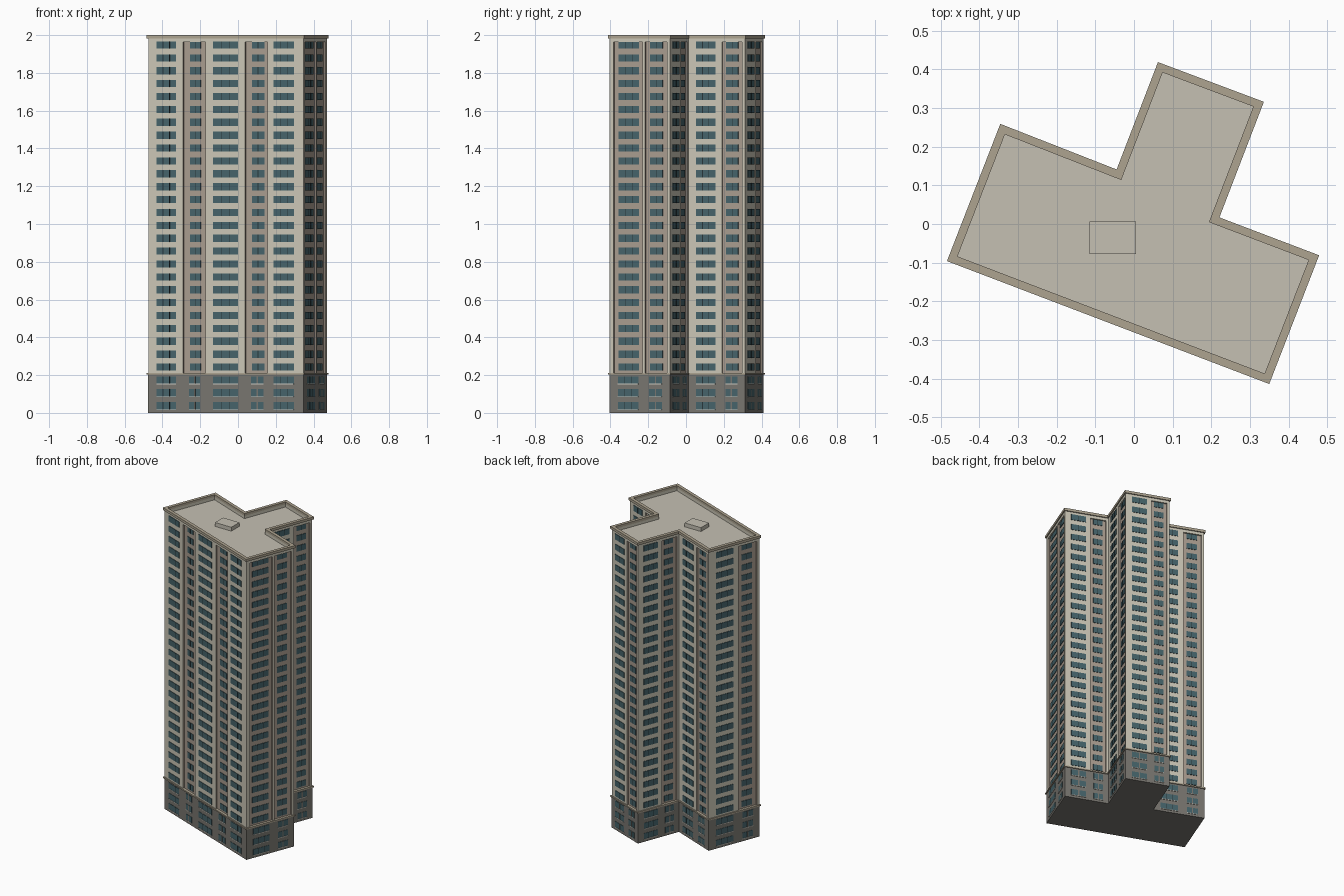
import bpy, bmesh
from mathutils import Vector

if "Cube" in bpy.data.objects:
    bpy.data.objects.remove(bpy.data.objects["Cube"])


def material(name, rgb):
    m = bpy.data.materials.new(name)
    m.diffuse_color = (*rgb, 1)
    m.use_nodes = True
    m.node_tree.nodes["Principled BSDF"].inputs["Base Color"].default_value = m.diffuse_color
    return m


CREAM = material("cream wall", (0.60, 0.57, 0.47))
TAN = material("tan bay", (0.40, 0.335, 0.275))
GREY = material("grey base", (0.19, 0.18, 0.16))
GLASS = material("teal glass", (0.06, 0.125, 0.145))
DARK = material("dark mullion", (0.02, 0.035, 0.04))
ROOF = material("roof", (0.56, 0.53, 0.45))
TRIM = material("cornice trim", (0.42, 0.37, 0.28))
SILL = material("pale sill", (0.62, 0.60, 0.54))

# T-shaped plan, counter-clockwise from the front left corner
PLAN = [Vector(p) for p in ((-0.475, -0.092), (0.346, -0.405), (0.47, -0.085), (0.212, 0.013),
                            (0.327, 0.312), (0.066, 0.41), (-0.041, 0.132), (-0.342, 0.25))]
RECESS = 0.01
FLOOR = 0.0682
BASE_TOP = 0.203


def sides():
    """Start point, direction, length and outward normal of every facade."""
    for i, a in enumerate(PLAN):
        e = PLAN[(i + 1) % len(PLAN)] - a
        t = e.normalized()
        yield i, a, t, e.length, Vector((t.y, -t.x))


def bays(i):
    """(window start, window end, strip start, strip end or None) along a facade."""
    if i == 0:
        return [(0.055, 0.18, None, None), (0.265, 0.335, 0.225, 0.37), (0.42, 0.58, None, None),
                (0.665, 0.745, 0.625, 0.77), (0.81, 0.94, None, None)]
    wide = (0.14, 0.48, 0.07, 0.55) if i == 1 else (0.14, 0.48, None, None)
    return [wide, (0.66, 0.87, 0.59, 0.95)]


def offset(d):
    """Plan outline moved outward by d with mitred corners."""
    out, n = [], len(PLAN)
    for i, p in enumerate(PLAN):
        t0 = (p - PLAN[i - 1]).normalized()
        t1 = (PLAN[(i + 1) % n] - p).normalized()
        n0, n1 = Vector((t0.y, -t0.x)), Vector((t1.y, -t1.x))
        out.append(p + (n0 + n1) * (d / (1 + n0.dot(n1))))
    return out


def finish(bm, name, mats):
    me = bpy.data.meshes.new(name)
    bm.to_mesh(me)
    bm.free()
    for m in mats:
        me.materials.append(m)
    ob = bpy.data.objects.new(name, me)
    bpy.context.collection.objects.link(ob)
    return ob


def prism(name, outline, z0, z1, mats, side_mats=None, top_mat=0):
    bm = bmesh.new()
    low = [bm.verts.new((p.x, p.y, z0)) for p in outline]
    high = [bm.verts.new((p.x, p.y, z1)) for p in outline]
    n = len(outline)
    for i in range(n):
        j = (i + 1) % n
        f = bm.faces.new((low[i], low[j], high[j], high[i]))
        f.material_index = side_mats[i] if side_mats else 0
    bm.faces.new(low[::-1])
    bm.faces.new(high).material_index = top_mat
    return finish(bm, name, mats)


def ring(name, outer, inner, z0, z1, mat):
    bm = bmesh.new()
    loops = [[bm.verts.new((p.x, p.y, z)) for p in offset(d)]
             for d, z in ((outer, z0), (outer, z1), (inner, z1), (inner, z0))]
    n = len(PLAN)
    for k in range(4):
        a, b = loops[k], loops[(k + 1) % 4]
        for i in range(n):
            j = (i + 1) % n
            bm.faces.new((a[i], a[j], b[j], b[i]))
    return finish(bm, name, [mat])


def plate(bm, a, t, n, s0, s1, z0, z1, d0, d1, mat):
    """Thin box on a facade between two distances along it."""
    v = [bm.verts.new((*(a + t * s + n * d), z))
         for d in (d0, d1) for s, z in ((s0, z0), (s1, z0), (s1, z1), (s0, z1))]
    for f in ((4, 5, 6, 7), (0, 1, 5, 4), (1, 2, 6, 5), (2, 3, 7, 6), (3, 0, 4, 7)):
        bm.faces.new([v[k] for k in f]).material_index = mat


# Tower shaft with recessed tan strips
outline, tint = [], []
for i, a, t, length, n in sides():
    outline.append(a)
    tint.append(0)
    for _, _, s0, s1 in bays(i):
        if s0 is None:
            continue
        p, q, back = a + t * s0 * length, a + t * s1 * length, n * -RECESS
        outline += [p, p + back, q + back, q]
        tint += [1, 1, 1, 0]
prism("tower_walls", outline, BASE_TOP, 1.966, [CREAM, TAN, ROOF], tint, 2)

# Base storeys and the band above them
prism("base", offset(0.001), 0, BASE_TOP, [GREY])
prism("base_band", offset(0.007), BASE_TOP, 0.212, [TRIM])

# Parapet, cornice and roof hatch
ring("parapet", 0, -0.014, 1.964, 1.985, CREAM)
ring("cornice", 0.007, -0.014, 1.983, 2.0, TRIM)
hatch = [Vector(p) for p in ((-0.115, -0.077), (0.005, -0.077), (0.005, 0.007), (-0.115, 0.007))]
prism("roof_hatch", hatch, 1.965, 1.992, [ROOF])

# Windows on every floor of every facade
bm = bmesh.new()
for i, a, t, length, n in sides():
    for w0, w1, s0, _ in bays(i):
        start, end = w0 * length, w1 * length
        wide = end - start > 0.095
        panes = 3 if wide else 2
        step = (end - start) / panes
        for k in range(29):
            z = 0.037 + FLOOR * k
            low = k < 3
            d = -RECESS if s0 is not None and not low else 0.0
            plate(bm, a, t, n, start, end, z - 0.018, z + 0.02, d - 0.001, d + 0.003, 0)
            for m in range(1, panes):
                c = start + m * step
                half = 0.004 if low and not wide else 0.0015
                plate(bm, a, t, n, c - half, c + half, z - 0.018, z + 0.02,
                      d, d + 0.004, 3 if low and not wide else 1)
            if low:
                plate(bm, a, t, n, start, end, z - 0.022, z - 0.018, d, d + 0.005, 2)
finish(bm, "windows", [GLASS, DARK, SILL, GREY])
